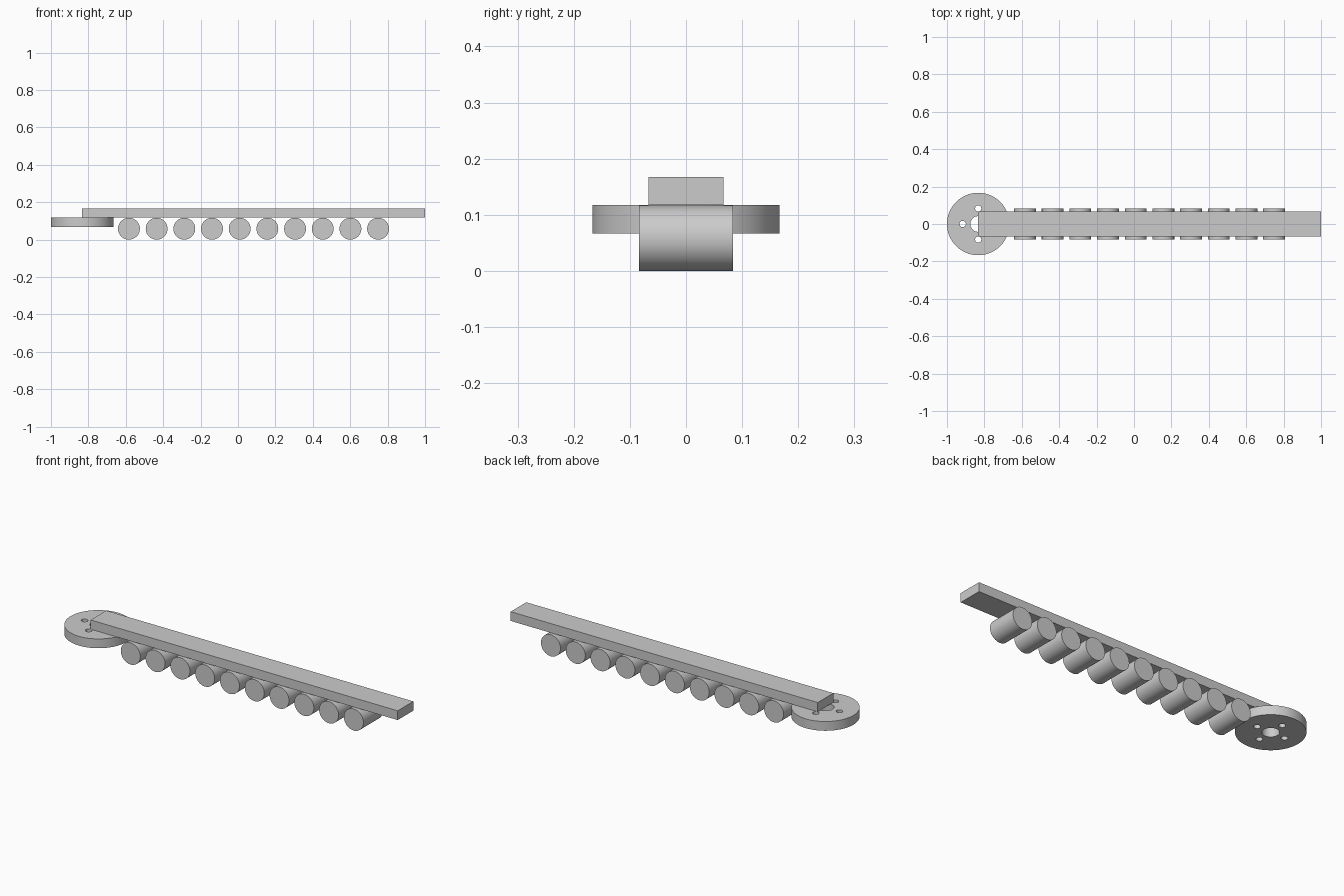
import bpy
from math import pi, cos, sin

if "Cube" in bpy.data.objects:
    bpy.data.objects.remove(bpy.data.objects["Cube"], do_unlink=True)

# Single plain grey material
grey = bpy.data.materials.new("light_grey")
colour = (0.6, 0.6, 0.6, 1)
grey.use_nodes = True
grey.diffuse_color = colour
grey.node_tree.nodes["Principled BSDF"].inputs["Base Color"].default_value = colour


def cylinder(name, radius, depth, location, rotation=(0, 0, 0), sides=64):
    bpy.ops.mesh.primitive_cylinder_add(vertices=sides, radius=radius, depth=depth,
                                        location=location, rotation=rotation)
    obj = bpy.context.object
    obj.name = name
    obj.data.materials.append(grey)
    return obj


def smooth(obj):
    bpy.ops.object.select_all(action="DESELECT")
    obj.select_set(True)
    bpy.context.view_layer.objects.active = obj
    bpy.ops.object.shade_smooth_by_angle(angle=pi / 6)


def drill(obj, radius, x, y, z):
    cutter = cylinder("hole_cutter", radius, 0.2, (x, y, z), sides=32)
    cutter.hide_render = True
    mod = obj.modifiers.new("hole", "BOOLEAN")
    mod.operation = "DIFFERENCE"
    mod.solver = "EXACT"
    mod.object = cutter
    bpy.context.view_layer.objects.active = obj
    bpy.ops.object.modifier_apply(modifier=mod.name)
    bpy.data.objects.remove(cutter, do_unlink=True)


# Mounting disc with a centre bore and four bolt holes
disc_x, disc_z = -0.833, 0.092
disc = cylinder("mounting_disc", 0.167, 0.05, (disc_x, 0, disc_z))
drill(disc, 0.042, disc_x, 0, disc_z)
for i in range(4):
    a = i * pi / 2
    drill(disc, 0.0167, disc_x + 0.083 * cos(a), 0.083 * sin(a), disc_z)
smooth(disc)

# Long flat bar resting on the disc and rollers
bpy.ops.mesh.primitive_cube_add(size=1, location=(0.0835, 0, 0.142))
bar = bpy.context.object
bar.name = "long_bar"
bar.scale = (1.833, 0.133, 0.05)
bpy.ops.object.transform_apply(location=False, rotation=False, scale=True)
bar.data.materials.append(grey)

# Row of ten crosswise rollers under the bar
for i in range(10):
    roller = cylinder(f"roller_{i + 1}", 0.0583, 0.167,
                      (-0.583 + i * 0.148, 0, 0.0583), (pi / 2, 0, 0))
    smooth(roller)
